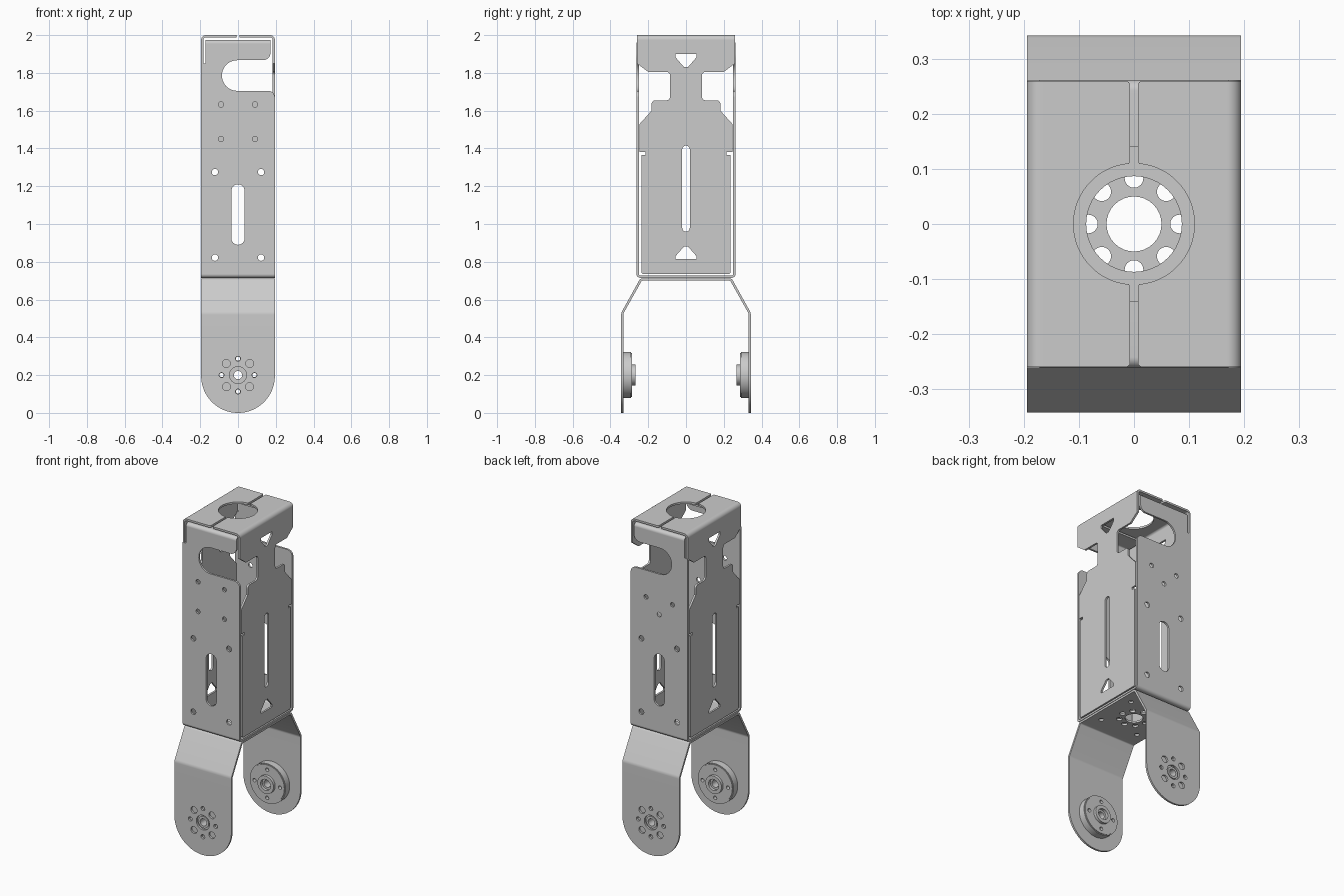
import bpy, bmesh
from math import cos, sin, pi, tau, radians
from mathutils import Vector

if "Cube" in bpy.data.objects:
    bpy.data.objects.remove(bpy.data.objects["Cube"])

metal = bpy.data.materials.new("brushed grey metal")
metal.use_nodes = True
GREY = (0.6, 0.6, 0.6, 1)
metal.diffuse_color = GREY
metal.node_tree.nodes["Principled BSDF"].inputs["Base Color"].default_value = GREY

# Sheet planes: outline (u, v) and depth w mapped to x, y, z
PLANES = {
    "front": lambda u, v, w: (u, w, v),
    "side": lambda u, v, w: (w, u, v),
    "flat": lambda u, v, w: (u, v, w),
}


def circle(u, v, r, n=24):
    return [(u + r * cos(tau * i / n), v + r * sin(tau * i / n)) for i in range(n)]


def rounded(points, steps=8):
    """Closed outline; a third value on a point is its fillet radius."""
    out = []
    for i, pt in enumerate(points):
        p = Vector(pt[:2])
        if len(pt) < 3:
            out.append(tuple(p))
            continue
        a = (Vector(points[i - 1][:2]) - p).normalized()
        b = (Vector(points[(i + 1) % len(points)][:2]) - p).normalized()
        half = a.angle(b) / 2
        centre = p + (a + b).normalized() * pt[2] / sin(half)
        reach = pt[2] * cos(half) / sin(half)
        start, end = p + a * reach - centre, p + b * reach - centre
        for k in range(steps + 1):
            spoke = start.lerp(end, k / steps).normalized()
            out.append(tuple(centre + spoke * pt[2]))
    return out


def slot(u, v0, v1, r):
    return rounded([(u - r, v0, r * .99), (u + r, v0, r * .99),
                    (u + r, v1, r * .99), (u - r, v1, r * .99)])


def rect(u, v0, v1):
    return [(-u, v0), (u, v0), (u, v1), (-u, v1)]


def sheet(bm, plane, loops, w0, w1, flip=(1, 1)):
    """Flat sheet with holes, thickened from w0 to w1."""
    place = PLANES[plane]

    def point(u, v, w):
        x, y, z = place(u, v, w)
        return Vector((x * flip[0], y * flip[1], z))

    edges = []
    for loop in loops:
        vs = [bm.verts.new(point(u, v, w0)) for u, v in loop]
        edges += [bm.edges.new((vs[i - 1], vs[i])) for i in range(len(vs))]
    normal = point(0, 0, 1) - point(0, 0, 0)
    fill = bmesh.ops.triangle_fill(bm, edges=edges, use_beauty=True, normal=normal)
    faces = [f for f in fill["geom"] if isinstance(f, bmesh.types.BMFace)]
    ext = bmesh.ops.extrude_face_region(bm, geom=faces, use_keep_orig=True)
    moved = [v for v in ext["geom"] if isinstance(v, bmesh.types.BMVert)]
    bmesh.ops.translate(bm, verts=moved, vec=normal * (w1 - w0))


def finish(bm, name):
    bmesh.ops.recalc_face_normals(bm, faces=bm.faces)
    mesh = bpy.data.meshes.new(name)
    bm.to_mesh(mesh)
    bm.free()
    mesh.materials.append(metal)
    obj = bpy.data.objects.new(name, mesh)
    bpy.context.collection.objects.link(obj)
    bpy.ops.object.select_all(action="DESELECT")
    obj.select_set(True)
    bpy.context.view_layer.objects.active = obj
    bpy.ops.object.shade_smooth_by_angle(angle=radians(30))


W = .195   # half width of the channel

# Box channel: front and back panels, folded to the floor and to short top flanges
panel = rounded([(-W, .735), (W, .735), (W, 1.705, .035), (-.085, 1.705, .08),
                 (-.085, 1.867, .08), (.172, 1.867, .04), (.172, 1.955),
                 (-.172, 1.955), (-.172, 1.85), (-W, 1.85)])
shared = [slot(0, .89, 1.21, .035)]
shared += [circle(x, z, .017) for x in (-.122, .122) for z in (.822, 1.275)]
front_holes = [circle(x, z, .014) for x in (-.09, .09) for z in (1.45, 1.633)]
back_holes = [circle(x, z, .014) for x, z in ((-.09, 1.54), (.09, 1.54), (0, 1.455))]
top_fold = rounded([(.262, 1.955), (.262, 1.975, .0199), (.14, 1.975),
                    (.14, 1.963), (.25, 1.963, .0079), (.25, 1.955)])
floor_fold = rounded([(.262, .735), (.262, .715, .0199), (.2, .715),
                      (.2, .727), (.25, .727, .0079), (.25, .735)])
bm = bmesh.new()
for s, holes in ((-1, front_holes), (1, back_holes)):
    sheet(bm, "front", [panel] + shared + holes, .25, .262, (1, s))
    sheet(bm, "side", [top_fold], -.172, .172, (1, s))
    sheet(bm, "side", [floor_fold], -W, W, (1, s))
sheet(bm, "flat", [rect(W, -.2, .2), circle(0, 0, .087, 48)], .715, .727)
finish(bm, "box_channel")

# Side panels with necked tops folded over into a split roof
edge = [(.236, .735, .01), (.236, 1.365), (.215, 1.365), (.215, 1.38), (.245, 1.38),
        (.245, 1.53), (.182, 1.6), (.182, 1.655, .02), (.085, 1.655, .018),
        (.085, 1.805, .018), (.2, 1.805), (.26, 1.85), (.26, 1.975)]
outline = rounded(edge + [(-p[0],) + p[1:] for p in reversed(edge)])
triangles = [
    rounded([(-.055, .815), (.055, .815), (.055, .83), (.01, .882, .008), (-.01, .882, .008),
             (-.055, .83)]),
    rounded([(-.055, 1.9), (.055, 1.9), (.055, 1.882), (.01, 1.83, .008), (-.01, 1.83, .008),
             (-.055, 1.882)]),
]
roof_fold = rounded([(W, 1.975), (W, 2, .0249), (.165, 2), (.165, 1.988),
                     (.183, 1.988, .0129), (.183, 1.975)])
arc = [(.11 * sin(a), -.11 * cos(a)) for a in [.08 + (pi - .16) * i / 32 for i in range(33)]]
roof = rounded([(.007, .26, .008), (.165, .26), (.165, -.26), (.007, -.26, .008),
                (.007, -.12)]) + arc + [(.007, .12)]
for s, name in ((1, "left_side_panel"), (-1, "right_side_panel")):
    bm = bmesh.new()
    sheet(bm, "side", [outline, slot(0, .96, 1.415, .02)] + triangles, .183, W, (s, 1))
    sheet(bm, "front", [roof_fold], -.26, .26, (s, 1))
    sheet(bm, "flat", [roof], 1.988, 2, (s, 1))
    finish(bm, name)

# Forked bracket: plate under the box, splayed shoulders and rounded legs
ring = [(cos(tau * i / 8), sin(tau * i / 8)) for i in range(8)]
plate_holes = [circle(0, 0, .05, 32)]
plate_holes += [circle(.083 * c, .083 * s, .017) for c, s in ring]
plate_holes += [circle(x, y, .014) for x in (-.13, .13) for y in (-.13, .13)]
shoulder = rounded([(.2, .712), (.242, .712, .02), (.343, .53, .04), (.343, .45),
                    (.331, .45), (.331, .527, .03), (.234, .7, .01), (.2, .7)])
leg = rounded([(-W, .45), (-W, 0, W * .999), (W, 0, W * .999), (W, .45)], 20)
leg_holes = [circle(0, .2, .045, 32)]
leg_holes += [circle(.087 * c, .2 + .087 * s, .021 if i % 2 else .013)
              for i, (c, s) in enumerate(ring)]
bm = bmesh.new()
sheet(bm, "flat", [rect(W, -.2, .2)] + plate_holes, .7, .712)
for s in (-1, 1):
    sheet(bm, "side", [shoulder], -W, W, (1, s))
    sheet(bm, "front", [leg] + leg_holes, .331, .343, (1, s))
finish(bm, "forked_bracket")

# Pivot hubs on the inner faces of the legs
pins = [circle(.087 * c, .2 + .087 * s, .011) for c, s in ring[::2]]
for s, name in ((-1, "front_hub"), (1, "back_hub")):
    bm = bmesh.new()
    sheet(bm, "front", [circle(0, .2, .122, 48), circle(0, .2, .022)] + pins, .29, .331, (1, s))
    sheet(bm, "front", [circle(0, .2, .117, 48), circle(0, .2, .022)] + pins, .285, .29, (1, s))
    sheet(bm, "front", [circle(0, .2, .055, 32), circle(0, .2, .034)], .268, .285, (1, s))
    sheet(bm, "front", [circle(0, .2, .036, 32), circle(0, .2, .022)], .331, .338, (1, s))
    finish(bm, name)
